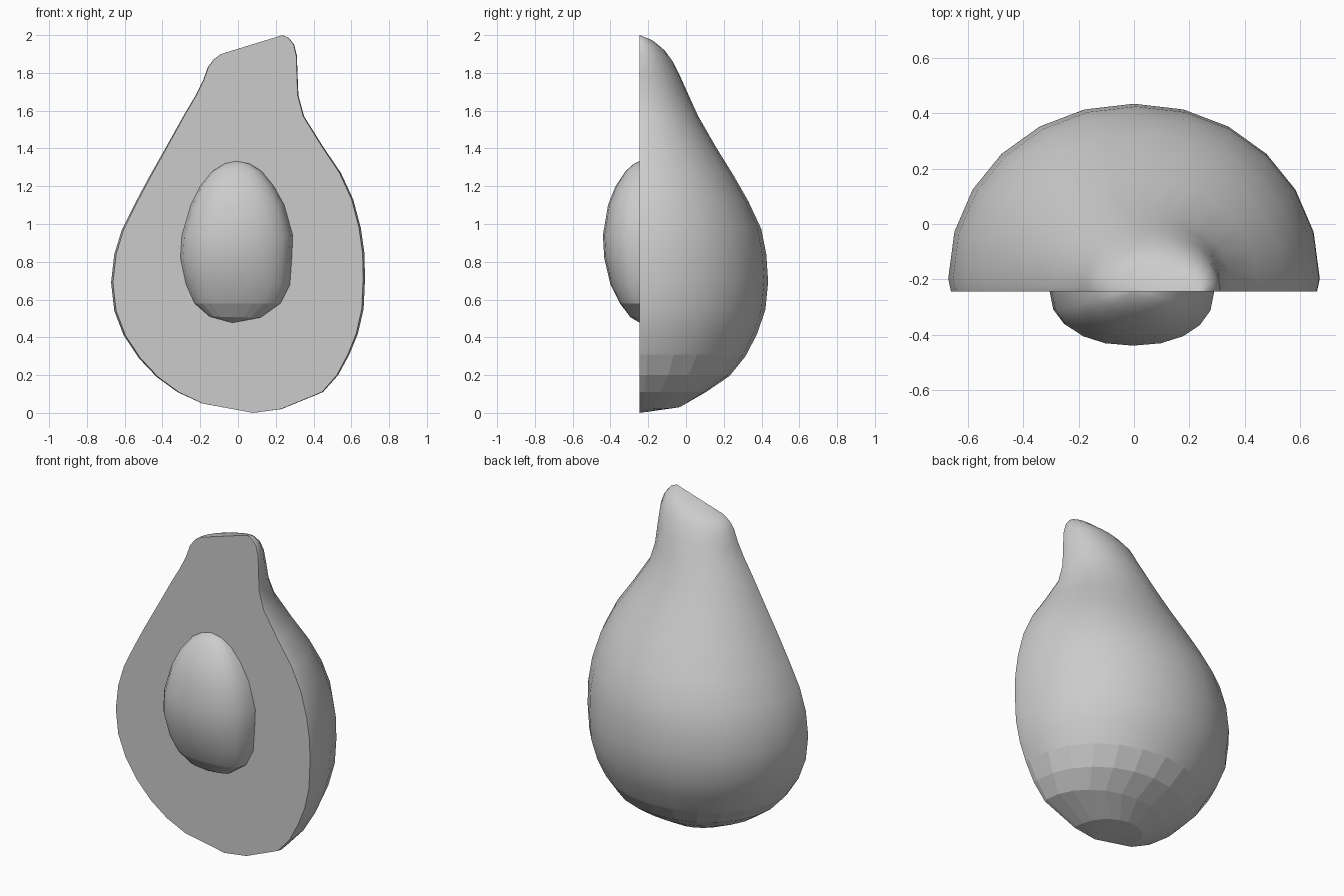
import bpy, bmesh, math

if "Cube" in bpy.data.objects:
    bpy.data.objects.remove(bpy.data.objects["Cube"])

FACE_Y = -0.245


def loft_half(name, rings, bottom, top, steps, side, power, lip, flat_z, capped):
    """Loft half-round sections; ring = (left x, left z, right x, right z, depth)."""
    bm = bmesh.new()
    rows = []
    for lx, lz, rx, rz, depth in rings:
        row = []
        front = lip * depth
        cx, half = (lx + rx) / 2, (rx - lx) / 2
        pts = [(math.cos(math.pi * i / steps), math.sin(math.pi * i / steps))
               for i in range(steps + 1)]
        coords = []
        for c, s in pts:
            u = math.copysign(abs(c) ** (2 / power), c)
            v = max(s, 0) ** (2 / power)
            coords.append((u, front + (depth - front) * v))
        if lip:
            coords = [(0.985, 0)] + coords + [(-0.985, 0)]
        for u, d in coords:
            k = (u + 1) / 2
            row.append(bm.verts.new((cx + half * u, FACE_Y + side * d,
                                     lz + (rz - lz) * k)))
        rows.append(row)
    low = bm.verts.new((bottom[0], FACE_Y + side * bottom[1], bottom[2]))
    high = bm.verts.new((top[0], FACE_Y + side * top[1], top[2]))
    n = len(rows[0])
    for a, b in zip(rows, rows[1:]):
        for i in range(n - 1):
            bm.faces.new((a[i], a[i + 1], b[i + 1], b[i]))
    for i in range(n - 1):
        bm.faces.new((low, rows[0][i + 1], rows[0][i]))
        bm.faces.new((high, rows[-1][i], rows[-1][i + 1]))
    cap = None
    if capped:
        # flat cut face
        edges = [r[0] for r in rows] + [high] + [r[-1] for r in reversed(rows)] + [low]
        for v in edges:
            v.co.y = FACE_Y
        cap = bm.faces.new(edges)
        for e in cap.edges:
            e.smooth = False
    bmesh.ops.recalc_face_normals(bm, faces=bm.faces)
    if not capped and sum(f.normal.y * side for f in bm.faces) < 0:
        bmesh.ops.reverse_faces(bm, faces=bm.faces)
    # smooth body, faceted underside
    for f in bm.faces:
        f.smooth = f is not cap and f.calc_center_median().z > flat_z
    me = bpy.data.meshes.new(name)
    bm.to_mesh(me)
    bm.free()
    ob = bpy.data.objects.new(name, me)
    bpy.context.collection.objects.link(ob)
    return ob


# halved fruit body
body = [
    (-0.19, 0.05, 0.23, 0.02, 0.22),
    (-0.32, 0.11, 0.45, 0.11, 0.35),
    (-0.43, 0.19, 0.53, 0.20, 0.475),
    (-0.525, 0.29, 0.59, 0.31, 0.56),
    (-0.605, 0.41, 0.635, 0.42, 0.62),
    (-0.655, 0.54, 0.665, 0.55, 0.665),
    (-0.672, 0.69, 0.672, 0.70, 0.68),
    (-0.655, 0.84, 0.67, 0.84, 0.67),
    (-0.615, 0.97, 0.65, 0.98, 0.643),
    (-0.545, 1.11, 0.61, 1.13, 0.575),
    (-0.47, 1.25, 0.545, 1.27, 0.495),
    (-0.385, 1.40, 0.45, 1.41, 0.405),
    (-0.29, 1.57, 0.35, 1.57, 0.31),
    (-0.225, 1.68, 0.32, 1.68, 0.26),
    (-0.185, 1.76, 0.315, 1.80, 0.215),
    (-0.16, 1.83, 0.312, 1.89, 0.175),
    (-0.13, 1.87, 0.297, 1.95, 0.135),
    (-0.09, 1.90, 0.27, 1.985, 0.09),
]
loft_half("fruit_half", body, (0.08, 0, 0.0), (0.235, 0, 2.0),
          12, 1, 2.05, 0.07, 0.26, True)

# stone bulging from the cut face
stone = [
    (-0.15, 0.51, 0.12, 0.505, 0.05),
    (-0.23, 0.58, 0.225, 0.58, 0.105),
    (-0.275, 0.68, 0.275, 0.68, 0.155),
    (-0.305, 0.82, 0.285, 0.82, 0.188),
    (-0.297, 0.94, 0.29, 0.94, 0.195),
    (-0.25, 1.10, 0.245, 1.10, 0.168),
    (-0.20, 1.20, 0.19, 1.20, 0.128),
    (-0.135, 1.28, 0.125, 1.28, 0.075),
    (-0.07, 1.32, 0.06, 1.32, 0.03),
]
loft_half("stone", stone, (-0.03, 0, 0.477), (-0.01, 0, 1.333),
          10, -1, 2.2, 0, 0.6, False)
